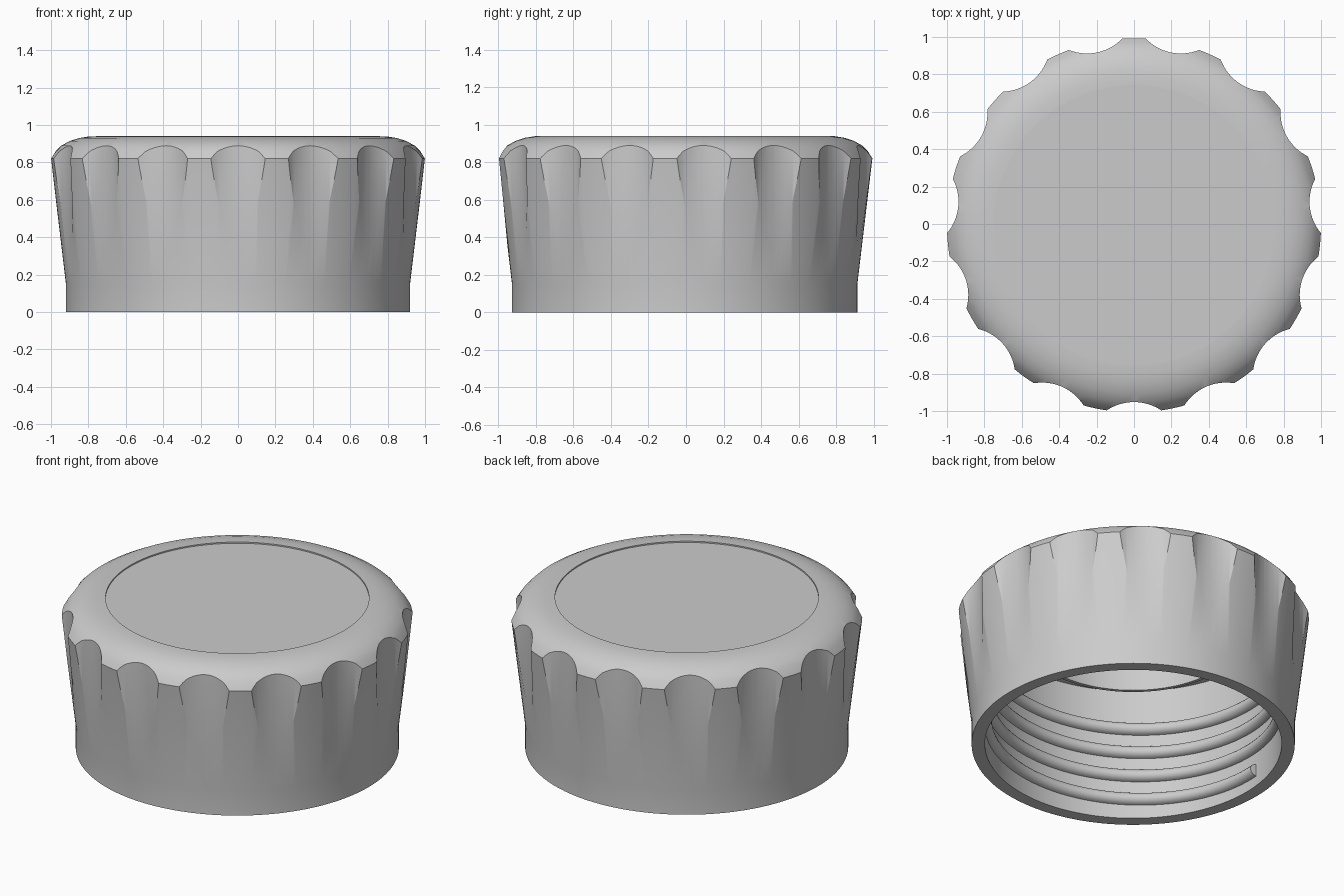
import bpy
import bmesh
import math
from mathutils import Matrix

if "Cube" in bpy.data.objects:
    bpy.data.objects.remove(bpy.data.objects["Cube"], do_unlink=True)

GREY = (0.6, 0.6, 0.6, 1.0)
AXIS_Y = -0.007  # the odd number of grips puts the axis slightly off centre

plastic = bpy.data.materials.new("light_grey_plastic")
plastic.use_nodes = True
plastic.diffuse_color = GREY
plastic.node_tree.nodes["Principled BSDF"].inputs["Base Color"].default_value = GREY


def make_object(name, bm):
    bmesh.ops.recalc_face_normals(bm, faces=bm.faces)
    mesh = bpy.data.meshes.new(name)
    bm.to_mesh(mesh)
    bm.free()
    mesh.materials.append(plastic)
    obj = bpy.data.objects.new(name, mesh)
    obj.location.y = AXIS_Y
    bpy.context.collection.objects.link(obj)
    return obj


def activate(obj):
    bpy.ops.object.select_all(action='DESELECT')
    obj.select_set(True)
    bpy.context.view_layer.objects.active = obj


def smooth(obj):
    activate(obj)
    bpy.ops.object.shade_smooth_by_angle(angle=math.radians(30))


def lathe(name, profile, steps=180):
    """Revolve (radius, height) points that start and end on the axis."""
    bm = bmesh.new()
    verts = [bm.verts.new((r, 0, z)) for r, z in profile]
    edges = [bm.edges.new(pair) for pair in zip(verts, verts[1:])]
    bmesh.ops.spin(bm, geom=verts + edges, axis=(0, 0, 1), cent=(0, 0, 0),
                   angle=math.tau, steps=steps, use_merge=True)
    bmesh.ops.remove_doubles(bm, verts=bm.verts, dist=1e-4)
    return make_object(name, bm)


# Cap shell: recessed top, domed shoulder, flared skirt, bore and seal ring
top = [(0, 0.932), (0.75, 0.932), (0.75, 0.94), (0.8, 0.938), (0.85, 0.93),
       (0.9, 0.914), (0.945, 0.889), (0.975, 0.859)]
skirt = [(1.0, 0.82), (0.92, 0.15), (0.92, 0)]
inside = [(0.845, 0), (0.845, 0.835), (0.625, 0.835), (0.62, 0.7),
          (0.6, 0.7), (0.6, 0.835), (0, 0.835)]
cap = lathe("cap_shell", top + skirt + inside)

# Finger grips: fifteen upright scallops cut around the skirt
GRIPS, GRIP_RADIUS, GRIP_CENTRE = 15, 0.261, 1.206
bm = bmesh.new()
for i in range(GRIPS):
    turn = Matrix.Rotation(math.tau * i / GRIPS - math.pi / 2, 4, 'Z')
    arc = []
    for k in range(25):
        a = math.radians(-50 + 100 * k / 24)
        arc.append(bm.verts.new((GRIP_CENTRE - GRIP_RADIUS * math.cos(a),
                                 GRIP_RADIUS * math.sin(a), 0.2)))
    face = bm.faces.new(arc)
    result = bmesh.ops.extrude_face_region(bm, geom=[face], use_keep_orig=True)
    upper = [g for g in result["geom"] if isinstance(g, bmesh.types.BMVert)]
    bmesh.ops.translate(bm, verts=upper, vec=(0, 0, 0.9))
    bmesh.ops.transform(bm, matrix=turn, verts=arc + upper)
cutter = make_object("grip_cutter", bm)
cutter.hide_render = True

activate(cap)
cut = cap.modifiers.new("grips", 'BOOLEAN')
cut.operation = 'DIFFERENCE'
cut.solver = 'EXACT'
cut.object = cutter
bpy.ops.object.modifier_apply(modifier=cut.name)
bpy.data.objects.remove(cutter, do_unlink=True)
smooth(cap)

# Screw thread: a half-round ridge wound up the bore
TURNS, PITCH, STEPS, SIDES = 4, 0.153, 96, 8
ridge = []
for k in range(SIDES + 1):
    a = math.pi * k / SIDES
    ridge.append((0.848 - 0.043 * math.sin(a), -0.038 * math.cos(a)))
bm = bmesh.new()
rings = []
for i in range(TURNS * STEPS + 1):
    a = math.radians(174) + math.tau * i / STEPS
    z = 0.1 + PITCH * i / STEPS
    rings.append([bm.verts.new((r * math.cos(a), r * math.sin(a), z + h)) for r, h in ridge])
for low, high in zip(rings, rings[1:]):
    for k in range(len(ridge)):
        n = (k + 1) % len(ridge)
        bm.faces.new((low[k], low[n], high[n], high[k]))
bm.faces.new(rings[0])
bm.faces.new(rings[-1])
smooth(make_object("screw_thread", bm))
